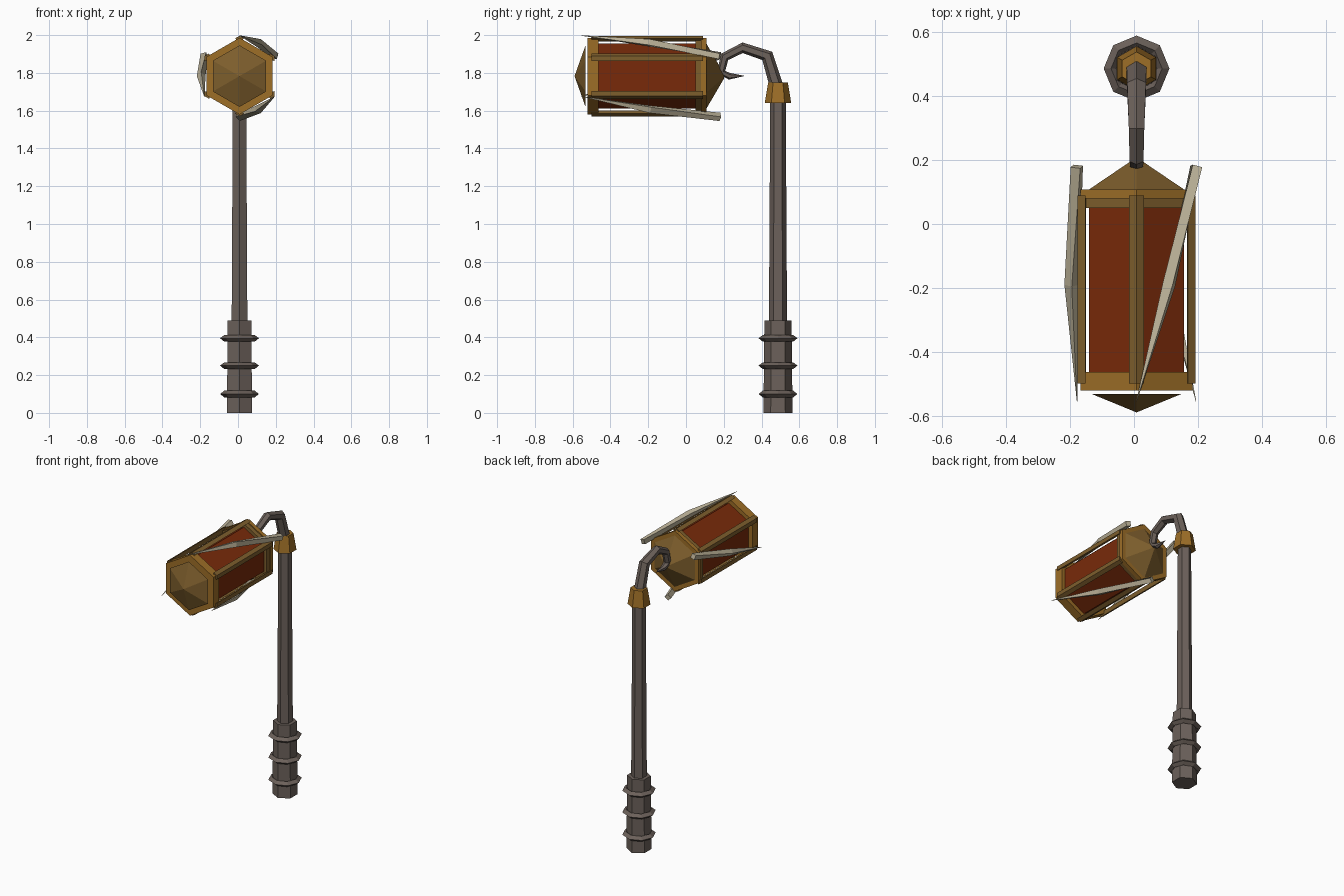
import bpy, bmesh
from math import sin, cos, pi, radians
from mathutils import Vector

if "Cube" in bpy.data.objects:
    bpy.data.objects.remove(bpy.data.objects["Cube"])


def material(name, srgb):
    col = [c ** 2.2 for c in srgb] + [1]
    m = bpy.data.materials.new(name)
    m.use_nodes = True
    m.diffuse_color = col
    m.node_tree.nodes["Principled BSDF"].inputs["Base Color"].default_value = col
    return m


IRON = material("dark iron", (.42, .38, .355))
GOLD = material("gold", (.61, .43, .17))
BRONZE = material("bronze", (.49, .37, .19))
RED = material("red glass", (.47, .18, .07))
BONE = material("bone", (.73, .69, .59))

CX, POLE_Y, LAMP_Z, LAMP_R = .008, .487, 1.783, .213


def finish(name, bm, mat):
    bmesh.ops.recalc_face_normals(bm, faces=bm.faces)
    mesh = bpy.data.meshes.new(name)
    bm.to_mesh(mesh)
    bm.free()
    mesh.materials.append(mat)
    ob = bpy.data.objects.new(name, mesh)
    bpy.context.collection.objects.link(ob)
    return ob


def loft(name, mat, rings):
    """Skin a list of equal point rings and cap both ends."""
    bm = bmesh.new()
    loops = [[bm.verts.new(p) for p in ring] for ring in rings]
    n = len(loops[0])
    for a, b in zip(loops, loops[1:]):
        for i in range(n):
            j = (i + 1) % n
            bm.faces.new((a[i], a[j], b[j], b[i]))
    bm.faces.new(loops[0])
    bm.faces.new(loops[-1])
    bmesh.ops.remove_doubles(bm, verts=bm.verts, dist=.0005)
    return finish(name, bm, mat)


def upright(z, r, n=6):
    """Ring around the pole with a corner facing the front."""
    return [(CX + r * sin(2 * pi * i / n), POLE_Y + r * cos(2 * pi * i / n), z)
            for i in range(n)]


def polar(y, r, deg):
    """Point around the lantern axis."""
    a = radians(deg)
    return Vector((CX + r * cos(a), y, LAMP_Z + r * sin(a)))


def lamp_ring(y, r):
    return [polar(y, r, 30 + 60 * i) for i in range(6)]


def sweep(name, mat, path, radii, n, out):
    """Tapered tube; out(i) gives the direction of the first corner."""
    rings = []
    for i, p in enumerate(path):
        t = (path[min(i + 1, len(path) - 1)] - path[max(i - 1, 0)]).normalized()
        u = out(i)
        u = (u - t * u.dot(t)).normalized()
        v = t.cross(u)
        rings.append([p + radii[i] * (u * cos(2 * pi * k / n) + v * sin(2 * pi * k / n))
                      for k in range(n)])
    return loft(name, mat, rings)


# Pole, base and gold collar
loft("pole_base", IRON, [upright(0, .077), upright(.49, .072)])
loft("pole_shaft", IRON, [upright(.48, .048), upright(1.66, .041)])
loft("pole_collar", GOLD, [upright(1.64, .07), upright(1.75, .052)])

# Three sharp bands around the base
for k, z in enumerate((.1, .25, .395)):
    band = [upright(z, .064, 8), upright(z + .018, .08, 8),
            upright(z, .103, 8), upright(z - .018, .08, 8)]
    loft(f"base_band_{k + 1}", IRON, band + [upright(z, .064, 8)])

# Hooked arm that curls back to a point
arm = [Vector((CX, y, z)) for y, z in
       ((.482, 1.72), (.43, 1.89), (.3, 1.933), (.205, 1.885), (.185, 1.805), (.23, 1.782), (.31, 1.784))]
X = Vector((1, 0, 0))


def arm_normal(i):
    t = arm[min(i + 1, len(arm) - 1)] - arm[max(i - 1, 0)]
    return t.cross(X)


sweep("hooked_arm", IRON, arm, (.036, .034, .028, .025, .023, .018, .0005), 6, arm_normal)

# Lantern body
loft("glass_core", RED, [lamp_ring(-.47, .172), lamp_ring(.06, .172)])
loft("front_frame", GOLD, [lamp_ring(-.522, .203), lamp_ring(-.464, .203)])
loft("back_frame", BRONZE, [lamp_ring(.05, .196), lamp_ring(.082, .196)])
loft("back_rim", GOLD, [lamp_ring(.08, .203), lamp_ring(.108, .203)])
loft("front_cap", BRONZE, [lamp_ring(-.532, .163), lamp_ring(-.59, .0001)])
loft("back_cap", BRONZE, [lamp_ring(.108, .172), lamp_ring(.2, .015)])

# Kite-shaped posts on the six corners
for k in range(6):
    a = 30 + 60 * k

    def post_ring(y):
        tip = polar(y, LAMP_R, a)
        before, after = polar(y, LAMP_R, a - 60), polar(y, LAMP_R, a + 60)
        return [tip, tip.lerp(after, .13), polar(y, .182, a), tip.lerp(before, .13)]

    loft(f"lantern_post_{k + 1}", BRONZE, [post_ring(-.5), post_ring(.09)])

# Three blades twisting across alternate sides
for k in range(3):
    a = 120 * k
    path = [polar(-.555, .215, a + 90), polar(-.19, .203, a + 60), polar(.18, .216, a + 30)]

    def outward(i):
        return path[i] - Vector((CX, path[i].y, LAMP_Z))

    sweep(f"blade_{k + 1}", BONE, path, (.001, .023, .022), 4, outward)
